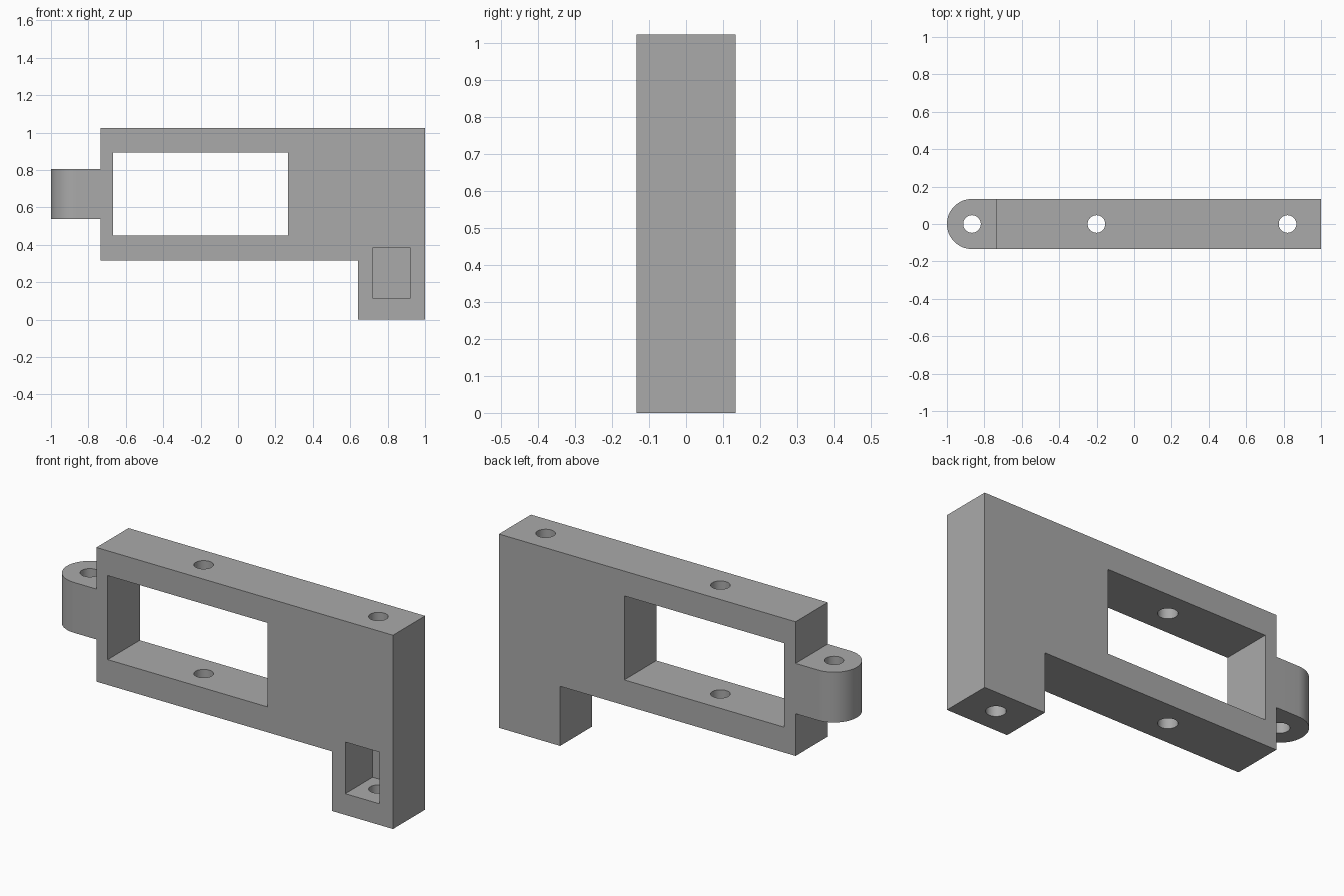
import bpy, bmesh, math

if "Cube" in bpy.data.objects:
    bpy.data.objects.remove(bpy.data.objects["Cube"], do_unlink=True)

HALF = 0.134      # half thickness of the bracket
HOLE = 0.047      # bolt hole radius
EYE_X = -1 + HALF

grey = bpy.data.materials.new("plain grey")
grey.use_nodes = True
colour = (0.4, 0.4, 0.4, 1)
grey.diffuse_color = colour
grey.node_tree.nodes["Principled BSDF"].inputs["Base Color"].default_value = colour


def prism(name, points, shift):
    """Extrude a flat outline along a vector."""
    bm = bmesh.new()
    face = bm.faces.new([bm.verts.new(p) for p in points])
    grown = bmesh.ops.extrude_face_region(bm, geom=[face])["geom"]
    bmesh.ops.translate(bm, vec=shift, verts=[v for v in grown if isinstance(v, bmesh.types.BMVert)])
    bmesh.ops.recalc_face_normals(bm, faces=bm.faces)
    mesh = bpy.data.meshes.new(name)
    bm.to_mesh(mesh)
    bm.free()
    mesh.materials.append(grey)
    obj = bpy.data.objects.new(name, mesh)
    bpy.context.collection.objects.link(obj)
    return obj


def block(name, x0, x1, y0, y1, z0, z1):
    return prism(name, [(x0, y0, z0), (x1, y0, z0), (x1, y1, z0), (x0, y1, z0)], (0, 0, z1 - z0))


def arc(x, radius, start, sweep, steps, z):
    return [(x + radius * math.cos(start + sweep * i / steps),
             radius * math.sin(start + sweep * i / steps), z) for i in range(steps + 1)]


def drill(name, x):
    return prism(name, arc(x, HOLE, 0, math.tau, 48, -0.2)[:-1], (0, 0, 1.5))


def combine(target, tool, operation):
    mod = target.modifiers.new(tool.name, "BOOLEAN")
    mod.operation = operation
    mod.solver = "EXACT"
    mod.object = tool
    bpy.ops.object.select_all(action="DESELECT")
    bpy.context.view_layer.objects.active = target
    target.select_set(True)
    bpy.ops.object.modifier_apply(modifier=mod.name)
    bpy.data.objects.remove(tool, do_unlink=True)


# Plate with the foot at its left end
outline = [(-0.734, 0.315), (0.642, 0.315), (0.642, 0), (1, 0), (1, 1.024), (-0.734, 1.024)]
bracket = prism("bracket_body", [(x, -HALF, z) for x, z in outline], (0, 2 * HALF, 0))

# Rounded hinge eye
eye = arc(EYE_X, HALF, math.pi / 2, math.pi, 32, 0.538)
eye += [(-0.734, -HALF, 0.538), (-0.734, HALF, 0.538)]
combine(bracket, prism("hinge_eye", eye, (0, 0, 0.266)), "UNION")

# Window, blind pocket in the foot, and vertical bolt holes
combine(bracket, block("window", -0.668, 0.267, -0.3, 0.3, 0.449, 0.893), "DIFFERENCE")
combine(bracket, block("foot_pocket", 0.721, 0.92, -0.3, 0.094, 0.112, 0.385), "DIFFERENCE")
for hole_x in (EYE_X, -0.201, 0.821):
    combine(bracket, drill("bolt_hole", hole_x), "DIFFERENCE")

bpy.ops.object.select_all(action="DESELECT")
bracket.select_set(True)
bpy.context.view_layer.objects.active = bracket
bpy.ops.object.shade_smooth_by_angle(angle=math.radians(30))
